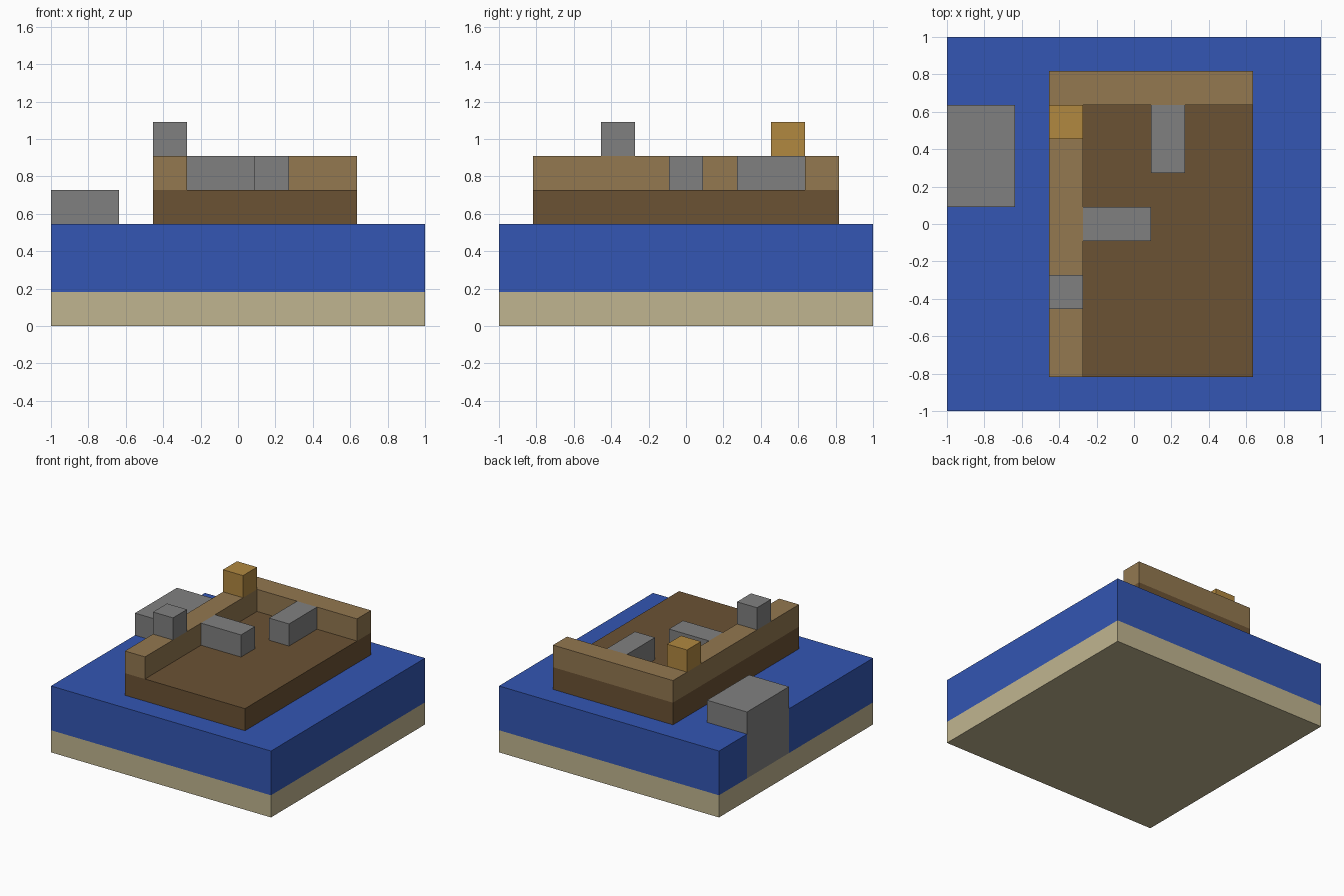
import bpy
import bmesh

cube = bpy.data.objects.get("Cube")
if cube:
    bpy.data.objects.remove(cube, do_unlink=True)

U = 2 / 11  # one block; the base is eleven blocks wide


def linear(c):
    return c / 12.92 if c <= 0.04045 else ((c + 0.055) / 1.055) ** 2.4


def material(name, hex_code):
    rgb = [linear(int(hex_code[i:i + 2], 16) / 255) for i in (0, 2, 4)]
    mat = bpy.data.materials.new(name)
    mat.use_nodes = True
    mat.diffuse_color = (*rgb, 1)
    mat.node_tree.nodes["Principled BSDF"].inputs["Base Color"].default_value = (*rgb, 1)
    return mat


sand = material("sand", "C0B590")
water = material("water_blue", "3356B3")
dark_wood = material("dark_wood", "6B5234")
light_wood = material("light_wood", "937850")
gold = material("golden_wood", "B18840")
stone = material("stone_grey", "808080")


def prism(name, outline, z0, z1, mat):
    """Extrude a flat outline, given in blocks, from z0 to z1."""
    bm = bmesh.new()
    face = bm.faces.new([bm.verts.new((x * U, y * U, z0 * U)) for x, y in outline])
    top = bmesh.ops.extrude_face_region(bm, geom=[face])["geom"]
    verts = [g for g in top if isinstance(g, bmesh.types.BMVert)]
    bmesh.ops.translate(bm, verts=verts, vec=(0, 0, (z1 - z0) * U))
    bmesh.ops.recalc_face_normals(bm, faces=bm.faces)
    mesh = bpy.data.meshes.new(name)
    bm.to_mesh(mesh)
    bm.free()
    mesh.materials.append(mat)
    obj = bpy.data.objects.new(name, mesh)
    bpy.context.collection.objects.link(obj)
    return obj


def block(name, x0, x1, y0, y1, z0, z1, mat):
    return prism(name, [(x0, y0), (x1, y0), (x1, y1), (x0, y1)], z0, z1, mat)


# Sea bed, and water notched around the rock at its edge
E = 5.5
block("sea_bed", -E, E, -E, E, 0, 1, sand)
prism("water", [(-E, -E), (E, -E), (E, E), (-E, E),
                (-E, 3.5), (-3.5, 3.5), (-3.5, 0.5), (-E, 0.5)], 1, 3, water)
block("rock", -E, -3.5, 0.5, 3.5, 1, 4, stone)

# Wooden deck with an L-shaped wall along two sides
block("deck", -2.5, 3.5, -4.5, 4.5, 3, 4, dark_wood)
prism("wall", [(-2.5, -4.5), (-1.5, -4.5), (-1.5, 3.5),
               (3.5, 3.5), (3.5, 4.5), (-2.5, 4.5)], 4, 5, light_wood)

# Stone blocks on the deck and posts on the wall
block("side_bench", -1.5, 0.5, -0.5, 0.5, 4, 5, stone)
block("back_bench", 0.5, 1.5, 1.5, 3.5, 4, 5, stone)
block("stone_post", -2.5, -1.5, -2.5, -1.5, 5, 6, stone)
block("golden_post", -2.5, -1.5, 2.5, 3.5, 5, 6, gold)
